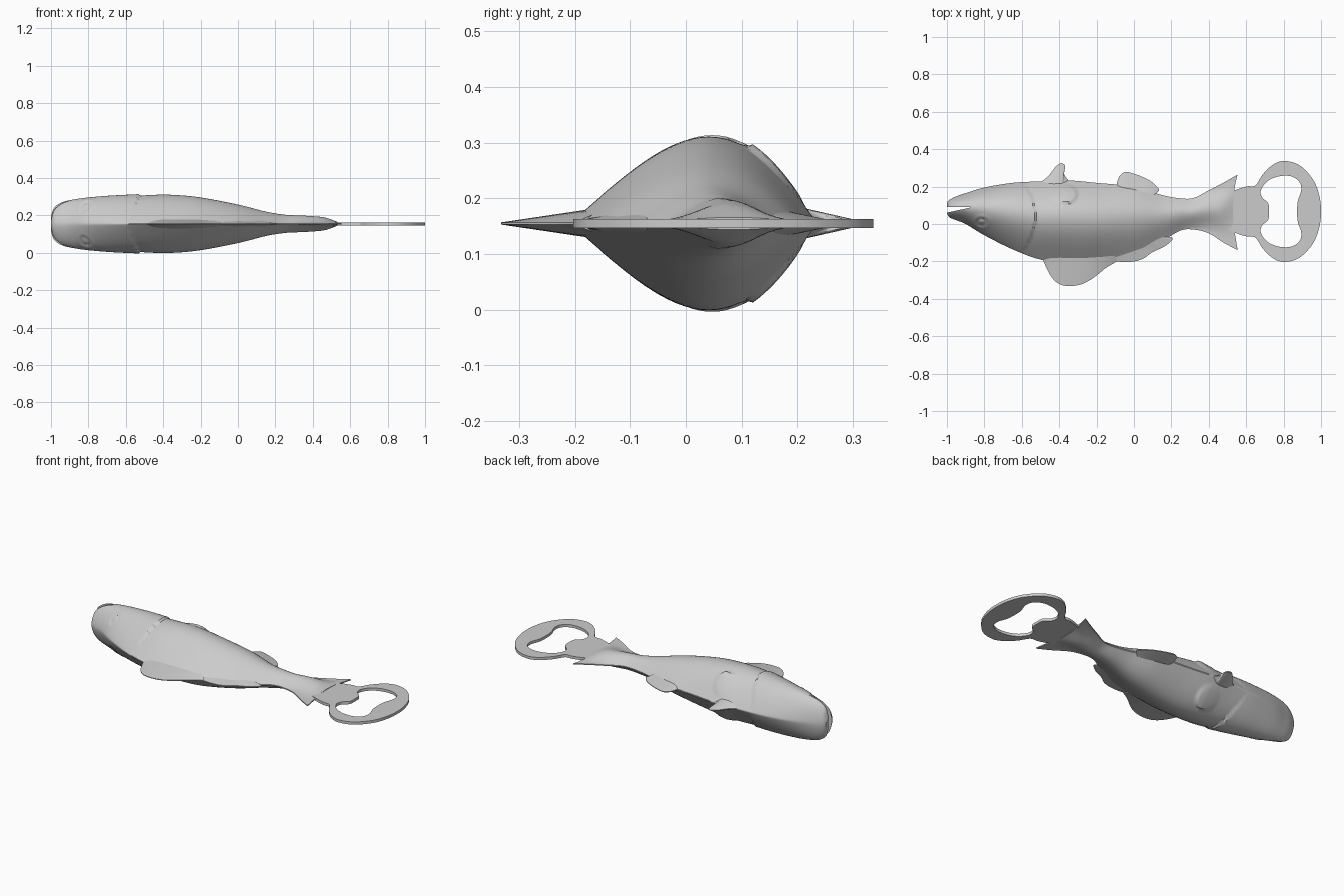
import bpy, bmesh, math

if "Cube" in bpy.data.objects:
    bpy.data.objects.remove(bpy.data.objects["Cube"])

ZC = 0.155  # mid plane of the whole model


def spline(pts, n, closed=False):
    """Catmull-Rom sampling of tuples of any length."""
    out, m = [], len(pts)
    for i in range(m if closed else m - 1):
        k = [(i + j) % m if closed else min(max(i + j, 0), m - 1) for j in (-1, 0, 1, 2)]
        a, b, c, d = (pts[j] for j in k)
        for s in range(n):
            t = s / n
            out.append(tuple(0.5 * (2 * q + (r - p) * t + (2 * p - 5 * q + 4 * r - w) * t * t
                                    + (3 * q - p - 3 * r + w) * t ** 3)
                             for p, q, r, w in zip(a, b, c, d)))
    if not closed:
        out.append(tuple(pts[-1]))
    return out


def smooth(mesh, angle=35):
    mesh.shade_smooth()
    mesh.set_sharp_from_angle(angle=math.radians(angle))


def shell(name, rows):
    """Closed lens-like solid from rows of (x, y, half thickness)."""
    bm = bmesh.new()
    top = [[bm.verts.new((x, y, ZC + h)) for x, y, h in r] for r in rows]
    bot = [[bm.verts.new((x, y, ZC - h)) for x, y, h in r] for r in rows]
    R, C = len(rows), len(rows[0])
    for i in range(R - 1):
        for j in range(C - 1):
            bm.faces.new((top[i][j], top[i + 1][j], top[i + 1][j + 1], top[i][j + 1]))
            bm.faces.new((bot[i][j], bot[i][j + 1], bot[i + 1][j + 1], bot[i + 1][j]))
    for i in range(R - 1):
        for j in (0, C - 1):
            bm.faces.new((top[i][j], bot[i][j], bot[i + 1][j], top[i + 1][j]))
    for j in range(C - 1):
        for i in (0, R - 1):
            bm.faces.new((top[i][j], top[i][j + 1], bot[i][j + 1], bot[i][j]))
    bmesh.ops.recalc_face_normals(bm, faces=bm.faces)
    mesh = bpy.data.meshes.new(name)
    bm.to_mesh(mesh)
    bm.free()
    smooth(mesh)
    ob = bpy.data.objects.new(name, mesh)
    bpy.context.collection.objects.link(ob)
    return ob


def clamp(v):
    return min(max(v, 0.0), 1.0)


def relief(x, y):
    """Gill cover edge, side fin and eye, as height on the flank."""
    d = x + 0.53 + 1.8 * (y - 0.04) ** 2
    h = 0.004 * math.exp(d / 0.08) if d < 0 else -0.006 * math.exp(-d / 0.04)
    r = math.hypot((x + 0.37) / 0.065, (y - 0.16) / 0.05)
    h += 0.014 * clamp((x + 0.45) / 0.1) * clamp((1.08 - r) / 0.16)
    e = math.hypot((x + 0.815) / 0.034, (y - 0.01) / 0.028)
    h += 0.004 * math.exp(-((e - 1.1) / 0.25) ** 2) - 0.007 * math.exp(-((e - 0.65) / 0.2) ** 2)
    return h + 0.004 * math.exp(-(e / 0.35) ** 2)


# Body and tail: x, lower y, upper y, half thickness, section exponent
stations = [
    (-1.0, .055, .115, .035, .6), (-.985, .035, .13, .08, .6), (-.95, .02, .148, .108, .65),
    (-.9, 0, .165, .123, .7), (-.8, -.06, .195, .138, .8), (-.65, -.135, .22, .149, .9),
    (-.5, -.19, .228, .152, 1), (-.35, -.205, .233, .152, 1), (-.2, -.2, .22, .138, 1),
    (0, -.16, .2, .1, 1), (.15, -.09, .155, .062, 1.1), (.25, -.035, .137, .046, 1.1),
    (.32, -.03, .14, .042, 1.4), (.4, -.05, .18, .038, 2), (.48, -.1, .222, .03, 3),
    (.555, -.14, .265, .008, 3)]
rows = []
for x, lo, hi, half, p in spline(stations, 14):
    mid, hh, row = (lo + hi) / 2, (hi - lo) / 2, []
    for j in range(49):
        t = math.sin(math.pi * (j / 48 - 0.5))
        y = mid + hh * (t + 0.12 * (1 - t * t))
        c = max(math.cos(t * math.pi / 2), 0) ** p
        xs = x - 0.025 * (1 - t * t) * clamp((x - 0.4) / 0.155)
        row.append((xs, y, 0.003 + half * c + relief(x, y) * (1 - t ** 4)))
    rows.append(row)
body = shell("fish_body", rows)

# Mouth slit
cutter = shell("mouth_cutter", [[(-1.05, .05, .3), (-1.05, .09, .3)],
                                [(-.875, .088, .3), (-.875, .092, .3)]])
cutter.hide_render = True
mod = body.modifiers.new("mouth", 'BOOLEAN')
mod.operation, mod.solver, mod.object = 'DIFFERENCE', 'EXACT', cutter
bpy.context.view_layer.objects.active = body
bpy.ops.object.modifier_apply(modifier="mouth")
bpy.data.objects.remove(cutter)
smooth(body.data)


# Fins: thin blades tapering from a root line inside the body to the free edge
def fin(name, root, edge, thick):
    tips = spline(edge, 6)
    n = len(tips) - 1
    rows = []
    for i, (tx, ty) in enumerate(tips):
        f = i / n
        rx = root[0][0] + f * (root[1][0] - root[0][0])
        ry = root[0][1] + f * (root[1][1] - root[0][1])
        rows.append([(rx + (tx - rx) * k / 6, ry + (ty - ry) * k / 6,
                      thick * (1 - k / 6) + 0.002) for k in range(7)])
    return shell(name, rows)


fin("front_back_fin", ((-.5, .17), (-.35, .17)),
    [(-.51, .215), (-.46, .255), (-.42, .305), (-.39, .325), (-.368, .31), (-.375, .27), (-.345, .225)], .035)
fin("rear_back_fin", ((-.09, .14), (.09, .12)),
    [(-.095, .2), (-.08, .25), (-.05, .277), (-.01, .272), (.05, .25), (.1, .222), (.135, .18), (.1, .165)], .03)
fin("belly_fin", ((-.46, -.13), (-.12, -.13)),
    [(-.49, -.185), (-.45, -.27), (-.405, -.318), (-.345, -.332), (-.275, -.32), (-.21, -.283),
     (-.15, -.235), (-.09, -.2)], .03)
fin("rear_belly_fin", ((-.12, -.11), (.12, -.06)),
    [(-.12, -.195), (-.06, -.203), (0, -.2), (.05, -.185), (.1, -.15), (.16, -.122), (.205, -.085),
     (.195, -.07), (.15, -.085)], .025)

# Opener ring: half outlines mirrored about its centre line
CY = 0.067


def loop(half):
    pts = [(x, CY + d) for x, d in half]
    pts += [(x, CY - d) for x, d in reversed(half) if d > 0]
    return spline(pts, 8, closed=True)


outer = loop([(.5, 0), (.505, .09), (.55, .117), (.605, .134), (.65, .14), (.69, .2), (.745, .251),
              (.805, .27), (.885, .247), (.955, .174), (.99, .088), (1.0, 0)])
hole = loop([(.722, 0), (.717, .045), (.685, .075), (.679, .115), (.715, .163), (.775, .188), (.84, .188),
             (.885, .158), (.894, .112), (.876, .055), (.872, 0)])
curve = bpy.data.curves.new("opener_ring", 'CURVE')
curve.dimensions, curve.fill_mode, curve.extrude = '2D', 'BOTH', 0.008
for pts in (outer, hole):
    s = curve.splines.new('POLY')
    s.points.add(len(pts) - 1)
    for q, (x, y) in zip(s.points, pts):
        q.co = (x, y, 0, 1)
    s.use_cyclic_u = True
tmp = bpy.data.objects.new("opener_curve", curve)
bpy.context.collection.objects.link(tmp)
bpy.context.view_layer.update()
mesh = bpy.data.meshes.new_from_object(tmp.evaluated_get(bpy.context.evaluated_depsgraph_get()))
bpy.data.objects.remove(tmp)
smooth(mesh)
ring = bpy.data.objects.new("opener_ring", mesh)
ring.location.z = ZC
bpy.context.collection.objects.link(ring)
